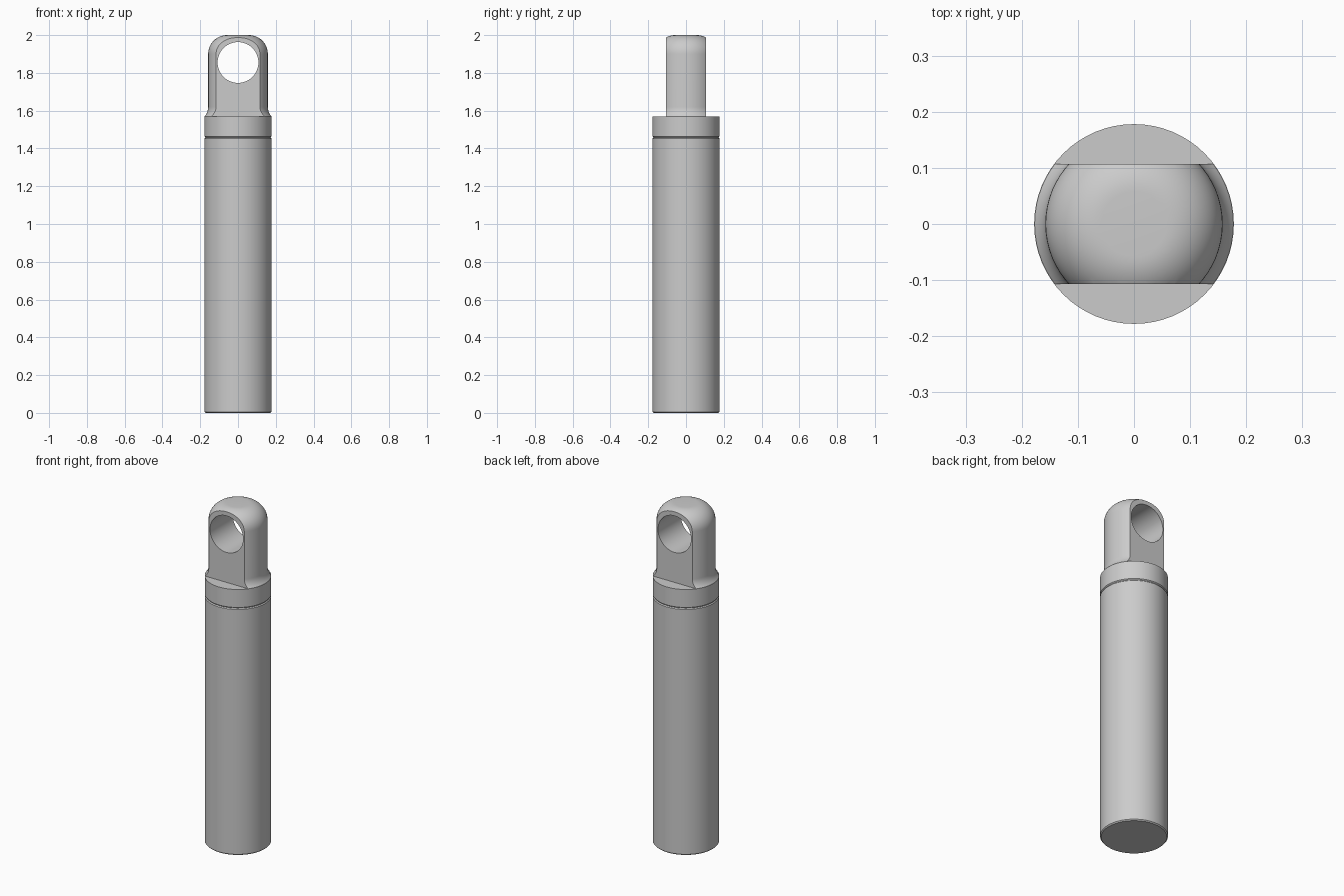
import bpy, bmesh, math
from mathutils import Vector

SEGMENTS = 64
RADIUS = 0.178      # main cylinder
NECK = 0.158        # eyelet before it is flattened
HALF_WIDTH = 0.107  # half thickness of the flattened eyelet
EYE_Z = 1.855

if "Cube" in bpy.data.objects:
    bpy.data.objects.remove(bpy.data.objects["Cube"], do_unlink=True)

grey = bpy.data.materials.new("plain grey")
grey.use_nodes = True
grey.diffuse_color = (0.6, 0.6, 0.6, 1)
grey.node_tree.nodes["Principled BSDF"].inputs["Base Color"].default_value = (0.6, 0.6, 0.6, 1)


def lathe(name, profile, flatten=None):
    """Spin a (radius, z) profile about z; optionally slice it flat at y = +-flatten."""
    bm = bmesh.new()
    verts = [bm.verts.new((r, 0, z)) for r, z in profile]
    edges = [bm.edges.new(pair) for pair in zip(verts, verts[1:])]
    bmesh.ops.spin(bm, geom=verts + edges, axis=(0, 0, 1), cent=(0, 0, 0),
                   angle=math.tau, steps=SEGMENTS, use_duplicate=False)
    bmesh.ops.remove_doubles(bm, verts=bm.verts, dist=1e-5)
    for side in (-1, 1) if flatten else ():
        cut = bmesh.ops.bisect_plane(
            bm, geom=bm.verts[:] + bm.edges[:] + bm.faces[:],
            plane_co=Vector((0, side * flatten, 0)), plane_no=Vector((0, side, 0)),
            clear_outer=True)
        rim = [e for e in cut["geom_cut"] if isinstance(e, bmesh.types.BMEdge)]
        bmesh.ops.contextual_create(bm, geom=rim)
    bmesh.ops.recalc_face_normals(bm, faces=bm.faces)
    mesh = bpy.data.meshes.new(name)
    bm.to_mesh(mesh)
    bm.free()
    obj = bpy.data.objects.new(name, mesh)
    bpy.context.collection.objects.link(obj)
    mesh.materials.append(grey)
    return obj


def arc(cx, cz, radius, start, end, steps):
    """Points of an arc in the profile plane, angles in degrees."""
    angles = [math.radians(start + (end - start) * i / steps) for i in range(steps + 1)]
    return [(cx + radius * math.cos(a), cz + radius * math.sin(a)) for a in angles]


def select_only(obj):
    bpy.ops.object.select_all(action='DESELECT')
    obj.select_set(True)
    bpy.context.view_layer.objects.active = obj


# Cylinder body with small chamfers at both ends
body = lathe("cylinder_body", [
    (0, 0), (RADIUS - 0.006, 0), (RADIUS, 0.006),
    (RADIUS, 1.452), (RADIUS - 0.005, 1.457), (0, 1.457)])

# Collar, separated from the body by a fine groove
collar = lathe("collar", [
    (0, 1.45), (RADIUS - 0.005, 1.45), (RADIUS - 0.005, 1.459),
    (RADIUS, 1.464), (RADIUS, 1.57), (0, 1.57)])

# Eyelet: flared foot, straight neck and rounded top, flattened front and back
flare = 0.075
foot = arc(NECK + flare, 1.62, flare, 222, 180, 8)
crown = arc(NECK - 0.1, 1.9, 0.1, 0, 90, 14)
eyelet = lathe("eyelet", [(0, 1.56), (foot[0][0], 1.56)] + foot + crown + [(0, 2)],
               flatten=HALF_WIDTH)

# Pin hole through the eyelet
bpy.ops.mesh.primitive_cylinder_add(vertices=SEGMENTS, radius=0.108, depth=1,
                                    location=(0, 0, EYE_Z), rotation=(math.pi / 2, 0, 0))
cutter = bpy.context.object
cutter.name = "pin_hole_cutter"
cutter.hide_render = True
cutter.data.materials.append(grey)
hole = eyelet.modifiers.new("pin hole", 'BOOLEAN')
hole.operation = 'DIFFERENCE'
hole.solver = 'EXACT'
hole.object = cutter
select_only(eyelet)
bpy.ops.object.modifier_apply(modifier=hole.name)
bpy.data.objects.remove(cutter, do_unlink=True)

# Smooth round surfaces, crisp edges
for part in (body, collar, eyelet):
    select_only(part)
    bpy.ops.object.shade_smooth_by_angle(angle=math.radians(30))
